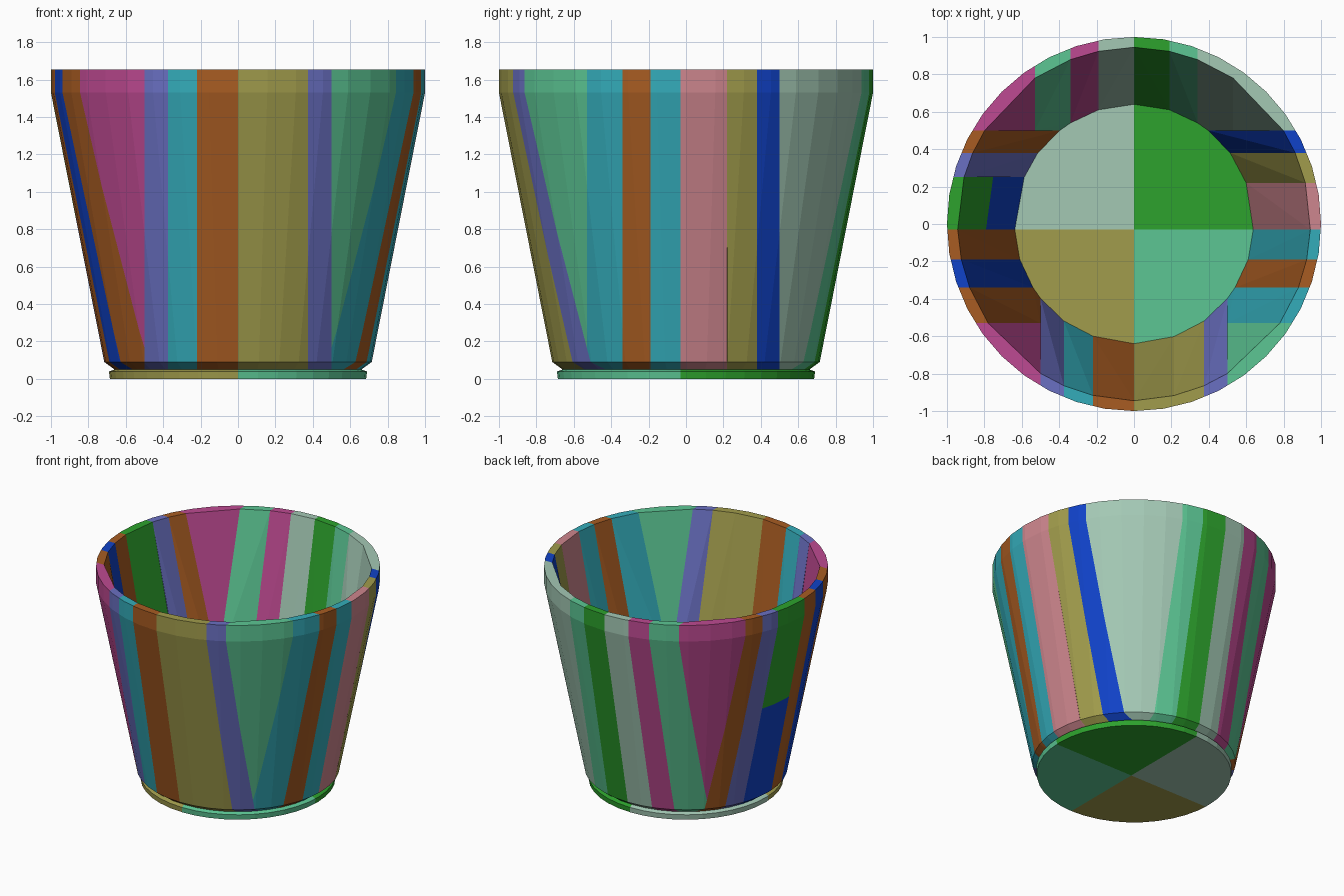
import bpy, bmesh, math
from mathutils import Vector

cube = bpy.data.objects.get("Cube")
if cube:
    bpy.data.objects.remove(cube, do_unlink=True)

# Colours (sRGB 0-255, converted to linear)
COLOURS = {
    "pale_green": (163, 200, 180), "green": (45, 162, 45), "olive": (161, 156, 76),
    "mint": (92, 198, 148), "magenta": (190, 74, 146), "brown": (168, 92, 34),
    "cyan": (52, 172, 186), "blue": (16, 66, 200), "periwinkle": (106, 112, 194),
    "pink": (206, 134, 142),
}


def linear(c):
    c /= 255
    return c / 12.92 if c <= 0.04045 else ((c + 0.055) / 1.055) ** 2.4


MATS = {}
for name, rgb in COLOURS.items():
    m = bpy.data.materials.new(name)
    m.use_nodes = True
    col = (*[linear(c) for c in rgb], 1)
    m.diffuse_color = col
    bsdf = m.node_tree.nodes["Principled BSDF"]
    bsdf.inputs["Base Color"].default_value = col
    bsdf.inputs["Roughness"].default_value = 0.7
    MATS[name] = m

# Closed (radius, height) section of the bucket wall, and of the floor
WALL = [(0.64, 0.05), (0.66, 0.05), (0.715, 0.09), (1.0, 1.53), (1.0, 1.655), (0.945, 1.655)]
FLOOR = [(0, 0), (0.685, 0), (0.69, 0.04), (0.66, 0.05), (0, 0.05)]
SEGMENTS = 40
BIG = 2.0


def revolve(section):
    """Surface of revolution round z."""
    bm = bmesh.new()
    rings = []
    for i in range(SEGMENTS):
        a = 2 * math.pi * i / SEGMENTS
        rings.append([bm.verts.new((r * math.cos(a), r * math.sin(a), z)) for r, z in section])
    n = len(section)
    for i in range(SEGMENTS):
        p, q = rings[i], rings[(i + 1) % SEGMENTS]
        for j in range(n):
            k = (j + 1) % n
            bm.faces.new((p[j], q[j], q[k], p[k]))
    bmesh.ops.remove_doubles(bm, verts=bm.verts[:], dist=1e-5)
    return bm


def block(name, section, colour, x=(-BIG, BIG), y=(-BIG, BIG), z=(-BIG, BIG)):
    """Convex block of a revolved section, cut to a box."""
    bm = revolve(section)
    for axis, limits in enumerate((x, y, z)):
        for limit, sign in zip(limits, (-1, 1)):
            if abs(limit) >= BIG:
                continue
            co, no = Vector((0, 0, 0)), Vector((0, 0, 0))
            co[axis], no[axis] = limit, sign
            bmesh.ops.bisect_plane(bm, geom=bm.verts[:] + bm.edges[:] + bm.faces[:],
                                   dist=1e-5, plane_co=co, plane_no=no, clear_outer=True)
    points = [v.co.copy() for v in bm.verts]
    bm.free()
    hull = bmesh.new()
    for p in points:
        hull.verts.new(p)
    bmesh.ops.remove_doubles(hull, verts=hull.verts[:], dist=0.002)
    bmesh.ops.convex_hull(hull, input=hull.verts[:])
    bmesh.ops.delete(hull, geom=[v for v in hull.verts if not v.link_faces], context='VERTS')
    bmesh.ops.dissolve_limit(hull, angle_limit=math.radians(1), verts=hull.verts[:],
                             edges=hull.edges[:])
    bmesh.ops.recalc_face_normals(hull, faces=hull.faces[:])
    me = bpy.data.meshes.new(name)
    hull.to_mesh(me)
    hull.free()
    me.materials.append(MATS[colour])
    bpy.context.collection.objects.link(bpy.data.objects.new(name, me))


def row(name, cuts, colours, axis, **box):
    """Neighbouring staves between successive cuts along one axis."""
    for i, colour in enumerate(colours):
        block(f"{name}_{i + 1}", WALL, colour, **{axis: (cuts[i], cuts[i + 1])}, **box)


FRONT, BACK, FX, BX, MID = -0.53, 0.5, 0.5, 0.53, -0.03

# Front and back staves, cut along x
row("front_stave", [-0.5, -0.375, -0.22, 0, 0.215, 0.375, 0.5],
    ["periwinkle", "cyan", "brown", "olive", "olive", "periwinkle"], "x", y=(-BIG, 0))
row("back_stave", [-0.53, -0.34, -0.19, 0, 0.19, 0.34, 0.53],
    ["mint", "magenta", "pale_green", "green", "mint", "pale_green"], "x", y=(BACK, BIG))

# Side staves, cut along y
row("left_front_stave", [FRONT, -0.34, -0.19, MID], ["cyan", "brown", "cyan"], "y", x=(FX, BIG))
row("left_back_stave", [MID, 0.22, 0.38, BACK], ["pink", "olive", "blue"], "y", x=(0, BIG))
row("right_front_stave", [FRONT, -0.34, -0.19, MID], ["brown", "blue", "brown"], "y", x=(-BIG, -FX))
row("right_back_stave", [0.25, 0.38, BACK], ["periwinkle", "brown"], "y", x=(-BIG, 0))

# Two-part stave on the right
SPLIT = 0.86
block("right_stave_lower", WALL, "blue", (-BIG, 0), (MID, 0.25), (-BIG, SPLIT))
block("right_stave_upper", WALL, "green", (-BIG, 0), (MID, 0.25), (SPLIT, BIG))

# Corner wedges
block("front_left_wedge", WALL, "mint", (FX, BIG), (-BIG, FRONT))
block("front_right_wedge", WALL, "magenta", (-BIG, -FX), (-BIG, FRONT))
block("back_left_wedge", WALL, "pale_green", (BX, BIG), (BACK, BIG))
block("back_right_wedge", WALL, "magenta", (-BIG, -BX), (BACK, BIG))

# Floor quarters
block("floor_back_left", FLOOR, "green", (0, BIG), (MID, BIG))
block("floor_back_right", FLOOR, "pale_green", (-BIG, 0), (MID, BIG))
block("floor_front_left", FLOOR, "mint", (0, BIG), (-BIG, MID))
block("floor_front_right", FLOOR, "olive", (-BIG, 0), (-BIG, MID))
